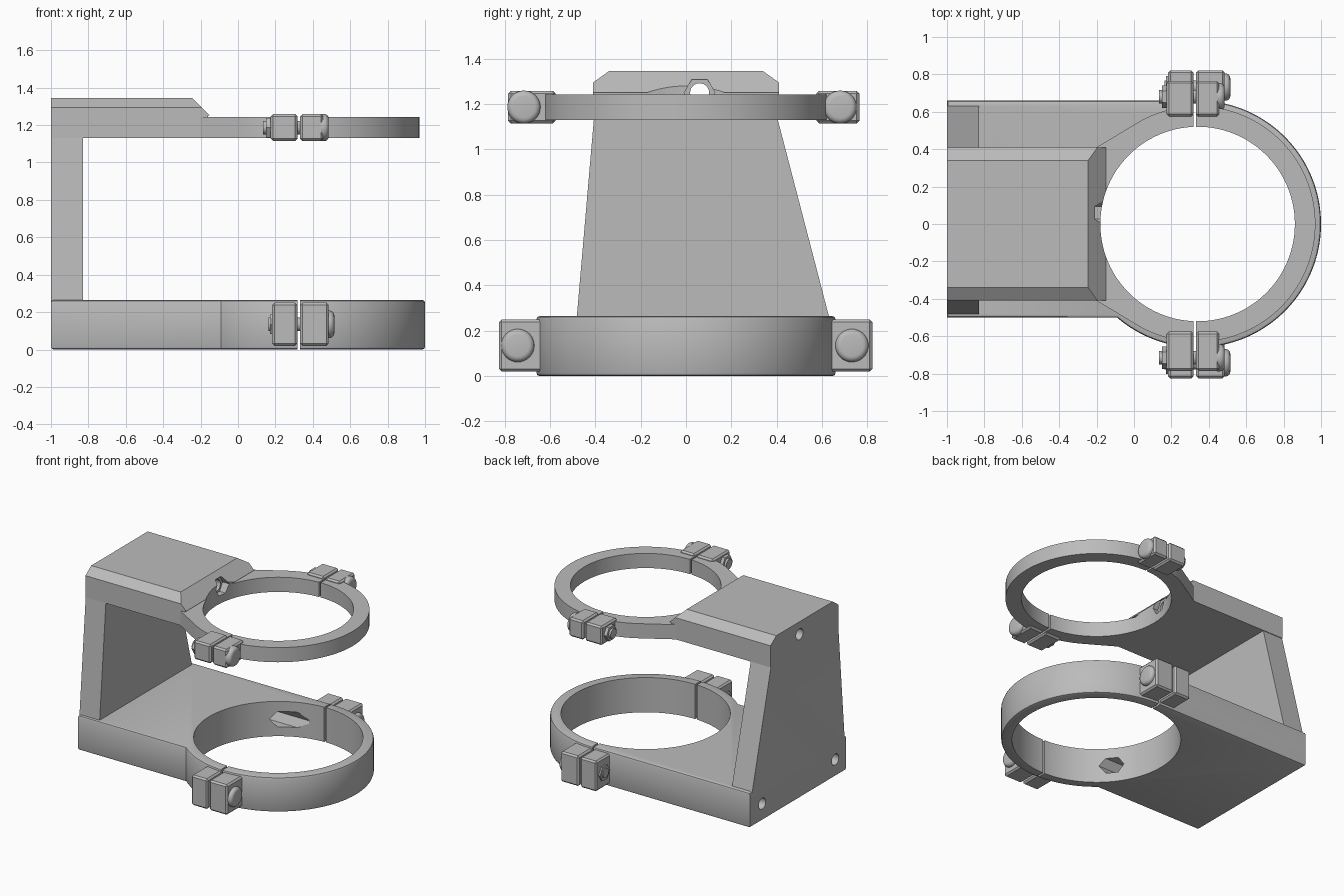
import bpy, bmesh
from math import cos, sin, radians, atan2, acos, hypot, pi
from mathutils import Matrix, Vector

cube = bpy.data.objects.get("Cube")
if cube:
    bpy.data.objects.remove(cube)

grey = bpy.data.materials.new("matte_grey")
grey.use_nodes = True
COLOUR = (0.5, 0.5, 0.5, 1)
grey.diffuse_color = COLOUR
grey.node_tree.nodes["Principled BSDF"].inputs["Base Color"].default_value = COLOUR

CX = 0.34   # ring centre on x
GAP = 0.325  # split between the clamp halves


def finish(bm, name):
    bmesh.ops.recalc_face_normals(bm, faces=bm.faces)
    mesh = bpy.data.meshes.new(name)
    bm.to_mesh(mesh)
    bm.free()
    mesh.materials.append(grey)
    ob = bpy.data.objects.new(name, mesh)
    bpy.context.collection.objects.link(ob)
    return ob


def prism(name, points, depth, chamfer=0):
    """Extrude a closed 3D outline along depth, optionally chamfering both rims."""
    bm = bmesh.new()
    base = bm.faces.new([bm.verts.new(p) for p in points])
    out = bmesh.ops.extrude_face_region(bm, geom=[base], use_keep_orig=True)
    top = [v for v in out["geom"] if isinstance(v, bmesh.types.BMVert)]
    bmesh.ops.translate(bm, verts=top, vec=depth)
    bmesh.ops.recalc_face_normals(bm, faces=bm.faces)
    if chamfer:
        rims = [e for e in bm.edges
                if abs((e.verts[0].co - e.verts[1].co).normalized().dot(Vector(depth).normalized())) < 0.1]
        bmesh.ops.bevel(bm, geom=rims, offset=chamfer, segments=2, profile=0.5, affect='EDGES')
    return finish(bm, name)


def box(name, lo, hi, chamfer=0):
    bm = bmesh.new()
    bmesh.ops.create_cube(bm, size=1)
    lo, hi = Vector(lo), Vector(hi)
    for v in bm.verts:
        v.co = (lo + hi) / 2 + v.co * (hi - lo)
    if chamfer:
        bmesh.ops.bevel(bm, geom=bm.edges[:], offset=chamfer, segments=1, affect='EDGES')
    return finish(bm, name)


def rod(name, start, length, radius, axis='X', sides=32, dome=0):
    """Cylinder along x or z; dome rounds its far rim."""
    bm = bmesh.new()
    bmesh.ops.create_cone(bm, cap_ends=True, segments=sides, radius1=radius, radius2=radius, depth=length)
    bmesh.ops.translate(bm, verts=bm.verts, vec=(0, 0, length / 2))
    if dome:
        rim = [e for e in bm.edges if all(v.co.z > length * 0.9 for v in e.verts)]
        bmesh.ops.bevel(bm, geom=rim, offset=dome, segments=4, profile=0.5, affect='EDGES')
    if axis == 'X':
        bmesh.ops.rotate(bm, verts=bm.verts, matrix=Matrix.Rotation(pi / 2, 3, 'Y'))
    bmesh.ops.translate(bm, verts=bm.verts, vec=start)
    return finish(bm, name)


def combine(target, tool, operation):
    mod = target.modifiers.new(operation.lower(), 'BOOLEAN')
    mod.operation, mod.object, mod.solver = operation, tool, 'EXACT'
    bpy.context.view_layer.objects.active = target
    bpy.ops.object.modifier_apply(modifier=mod.name)
    bpy.data.objects.remove(tool)


def arc(radius, start, end, z, steps=96):
    angles = [start + (end - start) * i / steps for i in range(steps + 1)]
    return [(CX + radius * cos(a), radius * sin(a), z) for a in angles]


# Lower base plate running into the large ring
R_LOW, FRONT = 0.66, -0.5
bracket = prism("clamp_bracket",
                [(-1, 0.66, 0), (-1, FRONT, 0)]
                + arc(R_LOW, atan2(FRONT, -0.43), pi / 2, 0),
                (0, 0, 0.265), 0.015)

# Upper plate flaring tangentially into the small ring
R_UP, NECK_X, NECK_Y = 0.63, -0.2, 0.41
tangent = (atan2(NECK_Y, NECK_X - CX)
           - acos(R_UP / hypot(NECK_Y, NECK_X - CX)))
upper_plate = prism("upper_plate",
                    [(-0.9, NECK_Y, 1.13), (-0.9, -NECK_Y, 1.13), (NECK_X, -NECK_Y, 1.13)]
                    + arc(R_UP, -tangent, tangent, 1.13)
                    + [(NECK_X, NECK_Y, 1.13)],
                    (0, 0, 0.112))

# Raised block with chamfered sides and a sloping end
block = prism("upper_block",
              [(-1, -0.41, 1.13), (-1, 0.41, 1.13), (-1, 0.41, 1.295),
               (-1, 0.34, 1.345), (-1, -0.34, 1.345), (-1, -0.41, 1.295)],
              (0.95, 0, 0))
slope = prism("slope_cutter",
              [(-0.26, -1, 1.36), (-0.14, -1, 1.24), (0.3, -1, 1.24), (0.3, -1, 1.36)],
              (0, 2, 0))
combine(block, slope, 'DIFFERENCE')
under = box("under_cutter", (-0.16, -1, 1), (0.3, 1, 1.25))
combine(block, under, 'DIFFERENCE')

# Tapered upright
post = prism("upright",
             [(-1, -0.487, 0.2), (-1, 0.647, 0.2), (-1, 0.4, 1.15), (-1, -0.405, 1.15)],
             (0.17, 0, 0))
for part in (post, block, upper_plate):
    combine(bracket, part, 'UNION')

# Ring bores and the split between clamp halves
combine(bracket, rod("lower_bore", (CX, 0, -0.1), 0.6, 0.585, 'Z', 112), 'DIFFERENCE')
combine(bracket, rod("upper_bore", (CX, 0, 1.0), 0.6, 0.52, 'Z', 112), 'DIFFERENCE')
combine(bracket, box("split", (GAP - 0.007, -1, -0.1), (GAP + 0.007, 1, 1.5)), 'DIFFERENCE')

# Mounting screw holes with hexagonal pockets opening into the bores
for y, z, floor in ((0.06, 1.25, -0.22), (-0.37, 0.13, -0.27), (0.51, 0.13, -0.27)):
    combine(bracket, rod("screw_hole", (-1.1, y, z), 1.2, 0.042, 'X', 24), 'DIFFERENCE')
    combine(bracket, rod("hex_pocket", (floor, y, z), 0.2 - floor, 0.068, 'X', 6), 'DIFFERENCE')

# Clamp lugs, each pair closed by a bolt and a nut
parts = [bracket]


def clamp(name, side, inner, outer, z0, z1, bolt_y, left, right, nut):
    ya, yb = sorted((side * inner, side * outer))
    z, y = (z0 + z1) / 2, side * bolt_y
    parts.extend([
        box(name + "_lug_a", (left, ya, z0), (GAP - 0.007, yb, z1), 0.012),
        box(name + "_lug_b", (GAP + 0.007, ya, z0), (right, yb, z1), 0.012),
        rod(name + "_bolt_head", (right - 0.01, y, z), 0.04, 0.073, 'X', 32, 0.025),
        rod(name + "_bolt_shank", (left - nut, y, z), right - left + nut, 0.036, 'X', 24),
        rod(name + "_nut", (left - nut * 0.6, y, z), 0.05, 0.06, 'X', 6),
    ])


clamp("lower_front_clamp", -1, 0.6, 0.825, 0.02, 0.25, 0.742, 0.182, 0.485, 0.018)
clamp("lower_back_clamp", 1, 0.6, 0.822, 0.02, 0.25, 0.732, 0.182, 0.485, 0.018)
clamp("upper_front_clamp", -1, 0.575, 0.785, 1.115, 1.258, 0.715, 0.175, 0.455, 0.04)
clamp("upper_back_clamp", 1, 0.575, 0.765, 1.115, 1.258, 0.68, 0.175, 0.455, 0.04)

# Smooth the round surfaces, keeping edges sharp
bpy.ops.object.select_all(action='DESELECT')
for ob in parts:
    ob.select_set(True)
bpy.context.view_layer.objects.active = bracket
bpy.ops.object.shade_smooth_by_angle(angle=radians(30))
